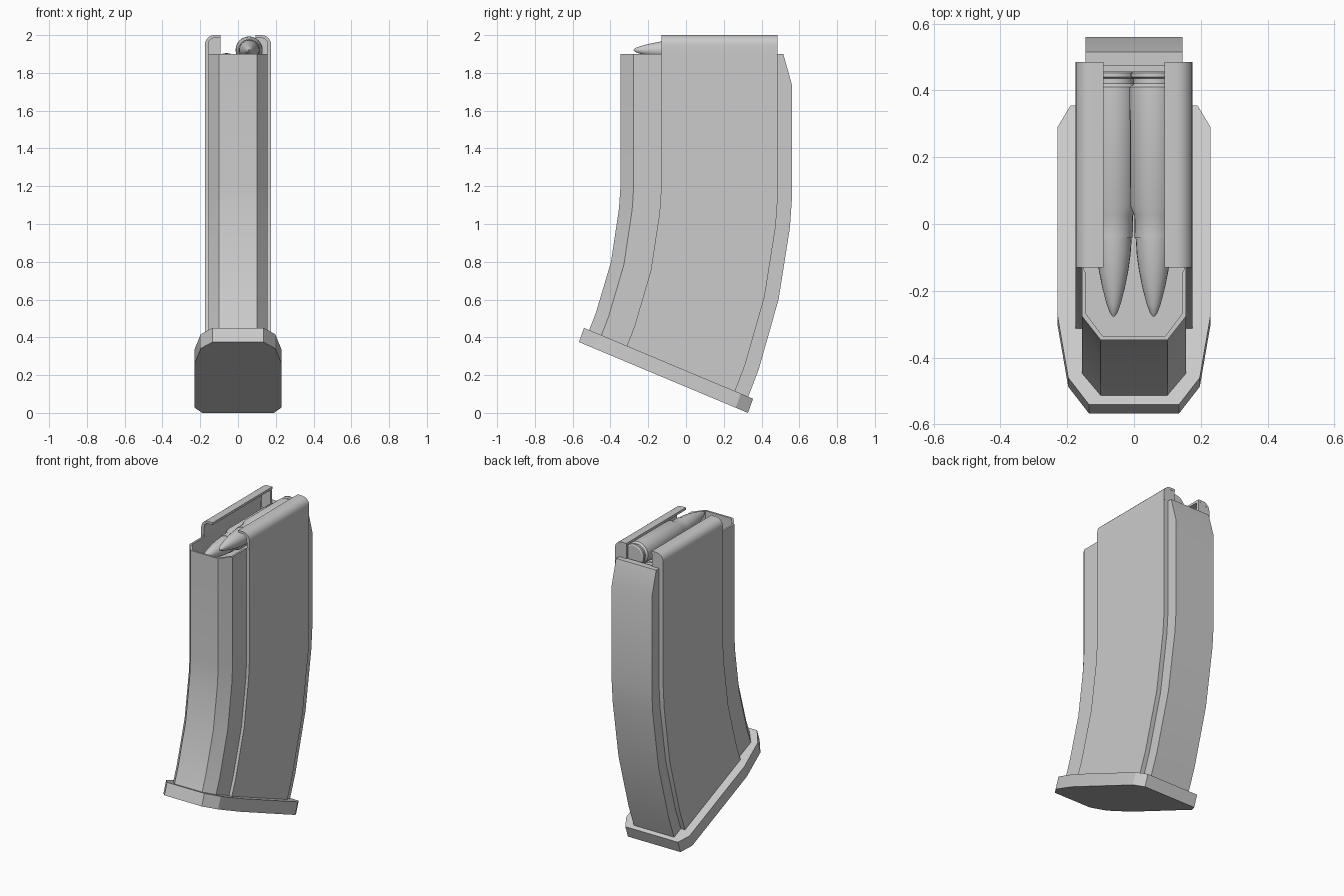
import bpy, bmesh, math
from mathutils import Vector

if "Cube" in bpy.data.objects:
    bpy.data.objects.remove(bpy.data.objects["Cube"])


def loft(name, rings, smooth=30):
    """Skin closed rings of equal length and cap both ends."""
    bm = bmesh.new()
    vs = [[bm.verts.new(p) for p in r] for r in rings]
    n = len(rings[0])
    for a, b in zip(vs, vs[1:]):
        for i in range(n):
            j = (i + 1) % n
            bm.faces.new((a[i], a[j], b[j], b[i]))
    caps = [bm.faces.new(vs[0]), bm.faces.new(list(reversed(vs[-1])))]
    bmesh.ops.triangulate(bm, faces=caps)
    bmesh.ops.recalc_face_normals(bm, faces=bm.faces)
    me = bpy.data.meshes.new(name)
    bm.to_mesh(me)
    bm.free()
    ob = bpy.data.objects.new(name, me)
    bpy.context.collection.objects.link(ob)
    bpy.context.view_layer.objects.active = ob
    ob.select_set(True)
    bpy.ops.object.shade_smooth_by_angle(angle=math.radians(smooth))
    ob.select_set(False)
    return ob


def mirrored(half):
    """Full outline from a front-to-back half outline."""
    return half + [(-x, y) for x, y in reversed(half)]


# curved hollow body: outline as (x, fraction from front to back)
outline = mirrored([(.10, 0), (.155, .077), (.155, .237), (.175, .237),
                    (.175, .917), (.145, .917), (.145, 1)])
inside = mirrored([(.094, -.335), (.143, -.27), (.143, -.15), (.158, -.118),
                   (.158, .46), (.15, .47), (.13, .475)])
# front (y, z) and back (y, z) of each section
sections = [((-.347, 1.9), (.56, 1.9)), ((-.347, 1.74), (.56, 1.74)),
            ((-.347, 1.2), (.56, 1.12)), ((-.355, 1.08), (.55, .98)),
            ((-.397, .80), (.49, .60)), ((-.477, .53), (.385, .23)),
            ((-.52, .42), (.32, .06))]
rings = [[(x, y, z) for x, y in inside] for z in (1.74, 1.9)]
for k, (f, b) in enumerate(sections):
    f, b = Vector(f), Vector(b)
    ring = []
    for x, t in outline:
        y, z = f.lerp(b, t)
        if k == 0:
            y = min(y, .515)      # sloped top of the back rib
        ring.append((x, y, z))
    rings.append(ring)
loft("magazine_body", rings)

# tilted base plate
plate = mirrored([(.135, -.54), (.197, -.46), (.229, -.275),
                  (.229, .29), (.19, .355)])
top = [(x, y, .45 - (y + .54) * .419) for x, y in plate]
bottom = [(x, y - .027, z - .075) for x, y, z in top]
loft("base_plate", [top, bottom], 10)

# feed lips with closed rear ends
def arc(cx, cz, r):
    return [(cx + r * math.cos(a), cz + r * math.sin(a))
            for a in [math.pi / 2 * i / 6 for i in range(7)]]

outer = [(.175, 1.9)] + arc(.125, 1.95, .05) + [(.092, 2.0)]
inner = [(.157, 1.9)] + arc(.122, 1.95, .035) + [(.092, 1.985)]
lip = outer + inner[::-1]
end = inner + [(.092, 1.86), (.157, 1.86)]
for side, s in (("left", -1), ("right", 1)):
    loft(side + "_feed_lip", [[(s * x, y, z) for x, z in lip] for y in (-.13, .485)])
    loft(side + "_lip_end", [[(s * x, y, z) for x, z in end] for y in (.465, .484)])

# two staggered round-nosed inserts, turned from (radius, y)
profile = [(.062, .457), (.07, .452), (.07, .44), (.06, .435), (.06, .42),
           (.072, .41), (.071, .055), (.058, .025), (.057, -.04), (.054, -.041),
           (.051, -.09), (.044, -.14), (.034, -.19), (.021, -.24),
           (.011, -.267), (.003, -.277)]
for side, cx, cz in (("left", -.061, 1.833), ("right", .059, 1.921)):
    loft(side + "_insert",
         [[(cx + r * math.cos(a), y, cz + r * math.sin(a))
           for a in [math.tau * i / 24 for i in range(24)]] for r, y in profile])
